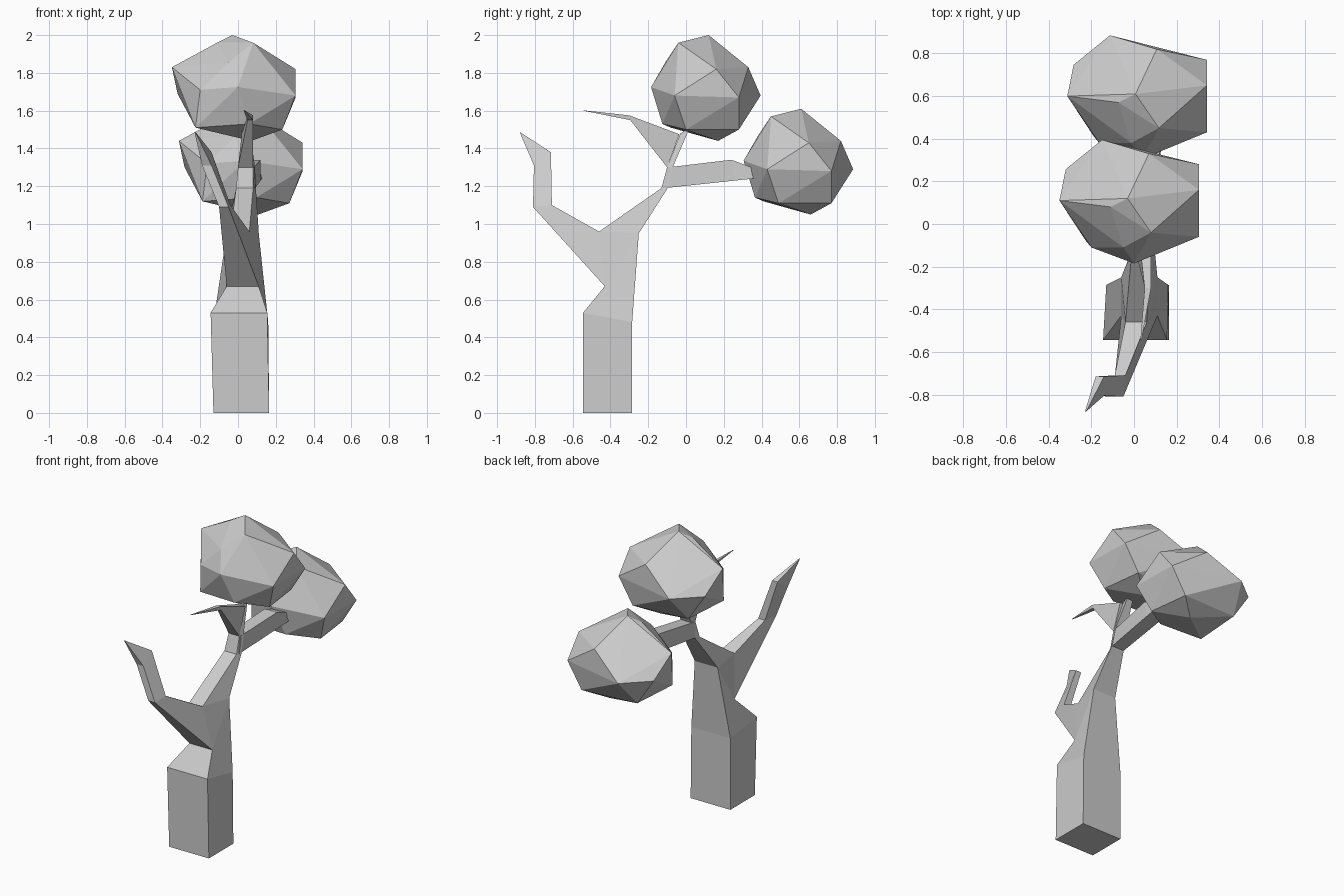
import bpy, bmesh

if "Cube" in bpy.data.objects:
    bpy.data.objects.remove(bpy.data.objects["Cube"])


def finish(name, bm):
    bmesh.ops.recalc_face_normals(bm, faces=bm.faces)
    me = bpy.data.meshes.new(name)
    bm.to_mesh(me)
    bm.free()
    ob = bpy.data.objects.new(name, me)
    bpy.context.collection.objects.link(ob)
    return ob


def limb(name, sections):
    """Loft four-sided sections; each is two edges (x0, x1, y, z): front/lower and back/upper."""
    bm = bmesh.new()
    rings = []
    for a, b in sections:
        pts = [(a[0], a[2], a[3]), (a[1], a[2], a[3]), (b[1], b[2], b[3]), (b[0], b[2], b[3])]
        rings.append([bm.verts.new(p) for p in pts])
    for r, s in zip(rings, rings[1:]):
        for i in range(4):
            j = (i + 1) % 4
            bm.faces.new((r[i], r[j], s[j], s[i]))
    bm.faces.new(rings[0])
    bm.faces.new(rings[-1])
    bmesh.ops.remove_doubles(bm, verts=bm.verts, dist=0.001)
    return finish(name, bm)


# Edges shared where the trunk forks
knee = (-.06, .11, -.43, .67)
crotch = (-.04, .06, -.46, .96)
back = (-.06, .11, -.25, .95)
neck_front = (-.01, .08, -.13, 1.19)
neck_back = (0, .095, -.10, 1.185)
fork_front = (0, .08, -.10, 1.30)
fork_back = (.01, .09, -.07, 1.30)

# Trunk
limb("trunk", [
    ((-.13, .165, -.545, 0), (-.13, .165, -.285, 0)),
    ((-.145, .155, -.545, .53), (-.13, .16, -.285, .48)),
    (knee, back),
    (crotch, back),
    (neck_front, neck_back),
    (fork_front, fork_back),
])

# Bare front branch
limb("front_branch", [
    (knee, crotch),
    ((-.10, -.05, -.81, 1.09), (-.09, -.04, -.71, 1.10)),
    ((-.19, -.14, -.805, 1.31), (-.18, -.14, -.715, 1.38)),
    ((-.23, -.225, -.88, 1.485), (-.23, -.225, -.88, 1.487)),
])

# Branch carrying the rear crown
limb("rear_branch", [
    ((0, .09, -.115, 1.19), (0, .085, -.095, 1.30)),
    ((.02, .12, .26, 1.23), (.03, .12, .24, 1.34)),
    ((.04, .13, .40, 1.245), (.05, .12, .40, 1.28)),
])

# Branch carrying the upper crown
limb("upper_branch", [
    (fork_front, fork_back),
    ((.02, .06, -.03, 1.48), (.02, .06, .02, 1.51)),
])

# Thin pointed twig
limb("twig", [
    (fork_front, (.02, .08, -.035, 1.475)),
    ((.05, .08, -.295, 1.55), (.05, .08, -.30, 1.575)),
    ((.03, .035, -.545, 1.60), (.03, .035, -.545, 1.602)),
])

# Faceted foliage crowns
crown = [
    (-.03, .12, 2.0), (.08, -.04, 1.96), (-.11, .08, 1.96), (-.35, .11, 1.83),
    (.305, -.06, 1.68), (.305, .16, 1.82), (.305, .28, 1.67), (0, -.185, 1.725),
    (-.2, -.11, 1.71), (-.05, -.11, 1.855), (.07, .33, 1.83), (-.15, .395, 1.68),
    (-.32, .257, 1.69), (.235, 0, 1.5), (.2, .28, 1.5), (.07, .17, 1.44),
    (-.225, -.08, 1.51), (.06, -.125, 1.53), (-.2, .26, 1.51),
]
for name, (dx, dy, dz) in (("upper_crown", (0, 0, 0)), ("rear_crown", (.037, .49, -.39))):
    bm = bmesh.new()
    for x, y, z in crown:
        bm.verts.new((x + dx, y + dy, z + dz))
    bmesh.ops.convex_hull(bm, input=bm.verts)
    finish(name, bm)
